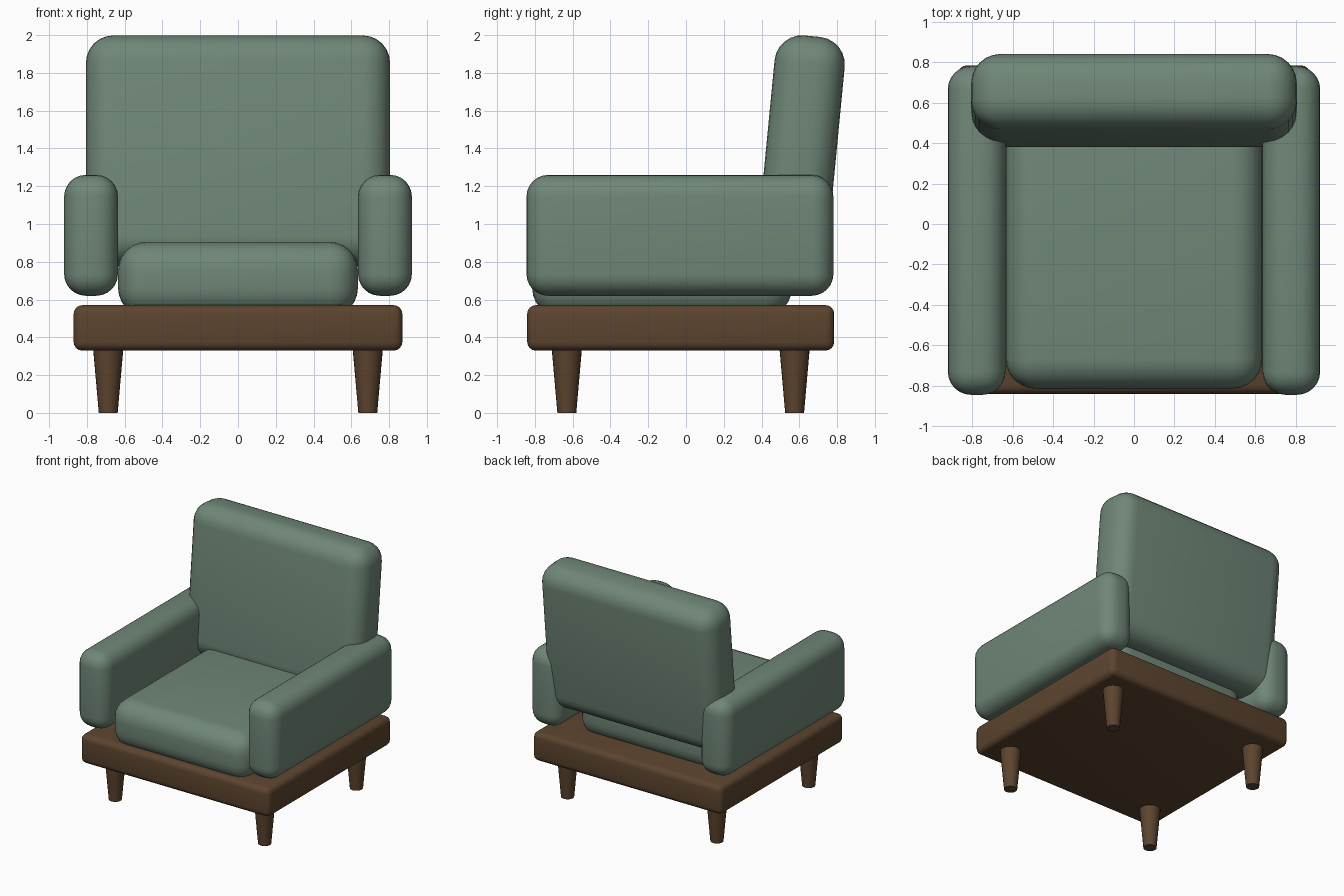
import bpy
from math import radians

if "Cube" in bpy.data.objects:
    bpy.data.objects.remove(bpy.data.objects["Cube"], do_unlink=True)


def make_material(name, rgb):
    mat = bpy.data.materials.new(name)
    mat.use_nodes = True
    color = (*rgb, 1)
    mat.diffuse_color = color
    mat.node_tree.nodes["Principled BSDF"].inputs["Base Color"].default_value = color
    return mat


fabric = make_material("sage fabric", (0.16, 0.24, 0.185))
wood = make_material("walnut wood", (0.107, 0.058, 0.028))


def finish(name, mat):
    obj = bpy.context.object
    obj.name = name
    obj.data.materials.append(mat)
    bpy.ops.object.shade_smooth_by_angle(angle=radians(40))
    return obj


def rounded_box(name, center, size, radius, mat, segments=6, tilt=0):
    bpy.ops.mesh.primitive_cube_add(size=1, location=center)
    obj = bpy.context.object
    obj.scale = size
    bpy.ops.object.transform_apply(location=False, rotation=False, scale=True)
    bevel = obj.modifiers.new("Rounding", 'BEVEL')
    bevel.width = radius
    bevel.segments = segments
    bpy.ops.object.modifier_apply(modifier=bevel.name)
    obj.rotation_euler.x = radians(tilt)
    return finish(name, mat)


# Wooden base and upholstery
rounded_box("base_frame", (0, -0.028, 0.45), (1.74, 1.625, 0.24), 0.045, wood, 4)
rounded_box("seat_cushion", (0, -0.127, 0.708), (1.27, 1.375, 0.395), 0.15, fabric)
rounded_box("back_cushion", (0, 0.61, 1.387), (1.61, 0.373, 1.22), 0.145, fabric, tilt=-5.5)

# Armrests and tapered legs on both sides
for side, sx in (("left", 1), ("right", -1)):
    rounded_box(side + "_armrest", (sx * 0.778, -0.032, 0.94),
                (0.285, 1.625, 0.64), 0.115, fabric)
    for end, sy in (("front", -1), ("back", 1)):
        bpy.ops.mesh.primitive_cone_add(vertices=24, radius1=0.05, radius2=0.08, depth=0.34,
                                        location=(sx * 0.687, -0.028 + sy * 0.603, 0.17))
        finish(f"{end}_{side}_leg", wood)
